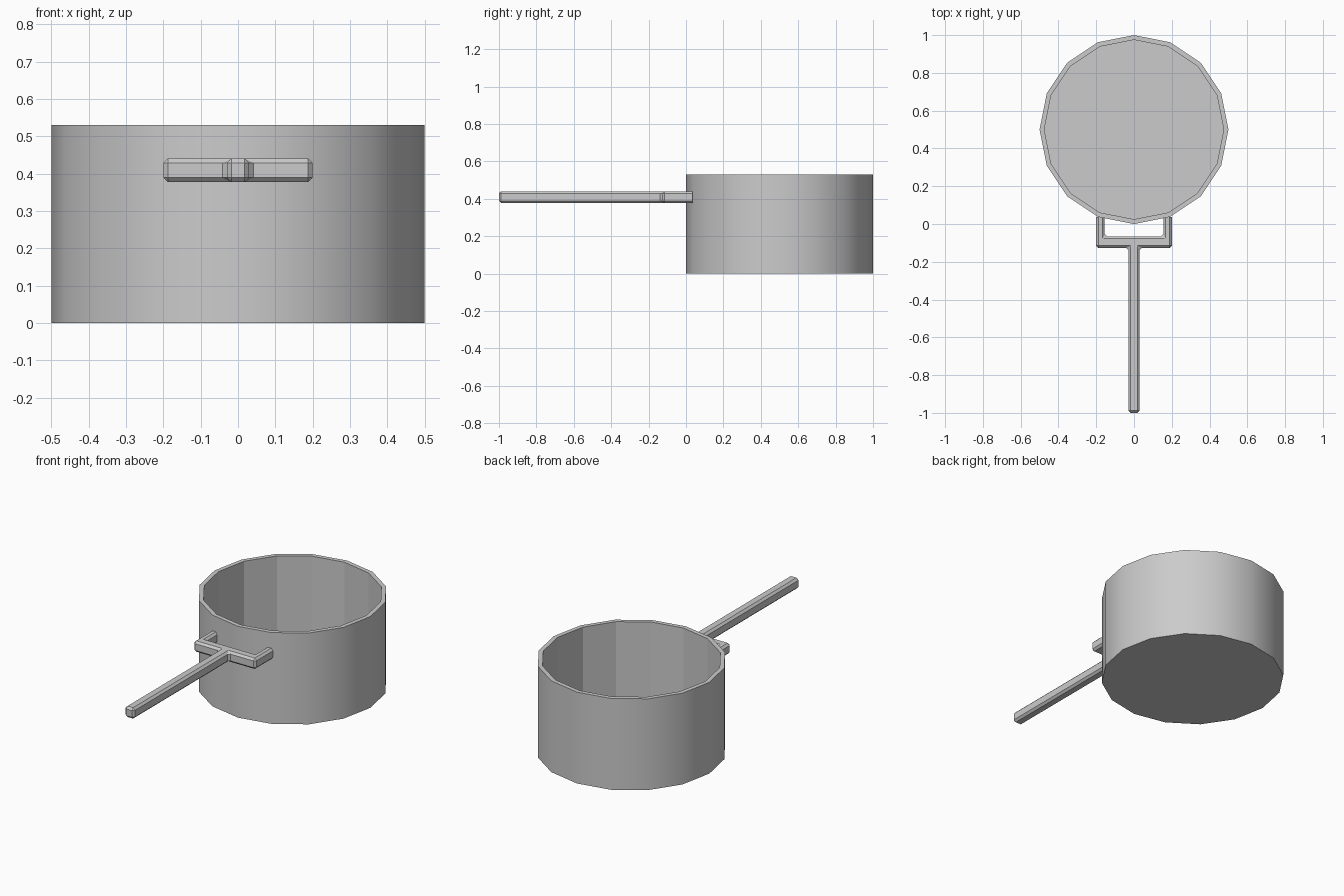
import bpy, bmesh, math

if "Cube" in bpy.data.objects:
    bpy.data.objects.remove(bpy.data.objects["Cube"])

SIDES = 16
CENTRE_Y = 0.5


def finish(bm, name):
    bmesh.ops.recalc_face_normals(bm, faces=bm.faces)
    mesh = bpy.data.meshes.new(name)
    bm.to_mesh(mesh)
    bm.free()
    obj = bpy.data.objects.new(name, mesh)
    bpy.context.collection.objects.link(obj)
    return obj


# Pot body: outer wall, rim, inner wall; smooth outside, faceted inside
bm = bmesh.new()
profile = [(0.5, 0.0), (0.5, 0.53), (0.475, 0.53), (0.475, 0.025)]
rings = []
for radius, z in profile:
    angles = [2 * math.pi * i / SIDES for i in range(SIDES)]
    rings.append([bm.verts.new((radius * math.cos(a), CENTRE_Y + radius * math.sin(a), z))
                  for a in angles])
for level, (low, high) in enumerate(zip(rings, rings[1:])):
    for i in range(SIDES):
        j = (i + 1) % SIDES
        face = bm.faces.new((low[i], low[j], high[j], high[i]))
        face.smooth = level == 0
bm.faces.new(rings[0])
bm.faces.new(rings[-1])
for edge in bm.edges:
    # Rim and base edges stay sharp
    edge.smooth = abs(edge.verts[0].co.z - edge.verts[1].co.z) > 0.1
finish(bm, "pot_body")

# Handle: mirrored half outline of a fork and rod, extruded and chamfered
ARM_END = 0.036
half = [(0.03, -1.0), (0.03, -0.127), (0.2, -0.127), (0.2, ARM_END),
        (0.155, ARM_END), (0.155, -0.066)]
outline = half + [(-x, y) for x, y in reversed(half)]
bm = bmesh.new()
base = bm.faces.new([bm.verts.new((x, y, 0.377)) for x, y in outline])
top = bmesh.ops.extrude_face_region(bm, geom=[base], use_keep_orig=True)
bmesh.ops.translate(bm, vec=(0, 0, 0.063),
                    verts=[g for g in top["geom"] if isinstance(g, bmesh.types.BMVert)])
bmesh.ops.recalc_face_normals(bm, faces=bm.faces)
edges = [e for e in bm.edges if not all(abs(v.co.y - ARM_END) < 1e-4 for v in e.verts)]
bmesh.ops.bevel(bm, geom=edges, offset=0.012, segments=1, profile=0.5, affect='EDGES')
finish(bm, "handle")
